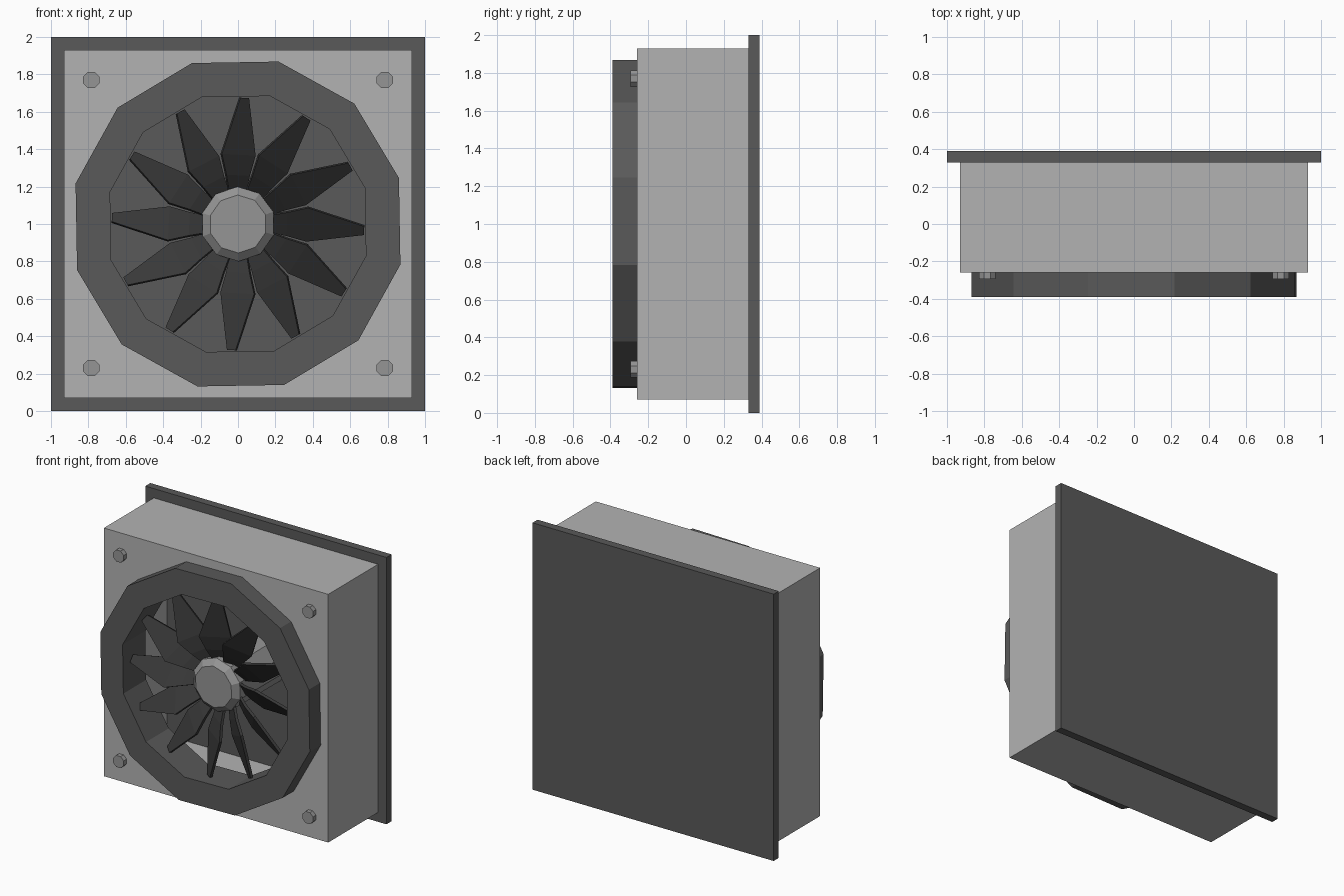
import bpy, bmesh, math
from mathutils import Vector

if "Cube" in bpy.data.objects:
    bpy.data.objects.remove(bpy.data.objects["Cube"])

CZ = 1.0  # height of the fan axis


def material(name, v):
    m = bpy.data.materials.new(name)
    m.diffuse_color = (v, v, v, 1)
    m.use_nodes = True
    m.node_tree.nodes["Principled BSDF"].inputs["Base Color"].default_value = m.diffuse_color
    return m


LIGHT = material("light_grey", 0.45)
MID = material("mid_grey", 0.30)
DARK = material("dark_grey", 0.10)
BLACK = material("blade_grey", 0.04)


def finish(bm, name, mat):
    bmesh.ops.recalc_face_normals(bm, faces=bm.faces[:])
    me = bpy.data.meshes.new(name)
    bm.to_mesh(me)
    bm.free()
    ob = bpy.data.objects.new(name, me)
    bpy.context.collection.objects.link(ob)
    me.materials.append(mat)
    return ob


def box(name, lo, hi, mat):
    bm = bmesh.new()
    bmesh.ops.create_cube(bm, size=1)
    lo, hi = Vector(lo), Vector(hi)
    for v in bm.verts:
        v.co = Vector((lo[i] + (v.co[i] + 0.5) * (hi[i] - lo[i]) for i in range(3)))
    return finish(bm, name, mat)


def lathe(name, profile, sides, phase, mat, loop=False, cx=0, cz=CZ):
    """Turn (radius, y) points around a y axis; capped ends unless loop."""
    bm = bmesh.new()
    rings = []
    for r, y in profile:
        angles = [math.radians(phase) + math.tau * k / sides for k in range(sides)]
        rings.append([bm.verts.new((cx + r * math.cos(a), y, cz + r * math.sin(a))) for a in angles])
    pairs = list(zip(rings, rings[1:]))
    if loop:
        pairs.append((rings[-1], rings[0]))
    else:
        bm.faces.new(rings[0])
        bm.faces.new(rings[-1])
    for a, b in pairs:
        for k in range(sides):
            j = (k + 1) % sides
            bm.faces.new((a[k], a[j], b[j], b[k]))
    return finish(bm, name, mat)


def cut(target, cutter):
    mod = target.modifiers.new("cut", 'BOOLEAN')
    mod.operation = 'DIFFERENCE'
    mod.solver = 'EXACT'
    mod.object = cutter
    cutter.hide_render = True
    cutter.hide_set(True)


# Wall plate and hollow housing
box("back_plate", (-1, 0.33, 0), (1, 0.39, 2), DARK)
housing = box("housing", (-0.93, -0.26, 0.07), (0.93, 0.33, 1.93), LIGHT)
cut(housing, box("cavity_cutter", (-0.82, -0.13, 0.18), (0.82, 0.5, 1.82), LIGHT))
cut(housing, lathe("opening_cutter", [(0.75, -0.6), (0.75, 0.1)], 12, 16, LIGHT))

# Twelve-sided fan shroud
lathe("shroud_ring", [(0.895, -0.39), (0.895, -0.25), (0.77, -0.25), (0.77, -0.12),
                      (0.705, -0.12), (0.705, -0.39)], 12, 16, DARK, loop=True)

# Hub and shaft back to the plate
lathe("hub", [(0.155, -0.29), (0.2, -0.25), (0.2, 0.34)], 10, 19, MID)

# Corner bolts
for sx in (-1, 1):
    for sz in (-1, 1):
        lathe("corner_bolt", [(0.047, -0.295), (0.047, -0.25)], 8, 22.5, MID,
              cx=0.785 * sx, cz=CZ + 0.77 * sz)

# Pitched blades: (radius, leading offset, trailing offset, centre y)
SECTIONS = [(0.17, 0.055, -0.035, -0.20), (0.26, 0.075, -0.05, -0.24),
            (0.37, 0.105, -0.075, -0.27), (0.675, 0.022, -0.024, -0.30)]
PITCH, THICK = 0.7, 0.02


def blade(angle):
    bm = bmesh.new()
    out = Vector((math.cos(angle), 0, math.sin(angle)))
    side = Vector((-math.sin(angle), 0, math.cos(angle)))
    loops = []
    for r, lead, trail, y in SECTIONS:
        loop = []
        for t, d in ((lead, 0), (trail, 0), (trail, THICK), (lead, THICK)):
            co = out * r + side * (t + d * 0.4) + Vector((0, y - t * PITCH + d, CZ))
            loop.append(bm.verts.new(co))
        loops.append(loop)
    bm.faces.new(loops[0])
    bm.faces.new(loops[-1])
    for a, b in zip(loops, loops[1:]):
        for k in range(4):
            j = (k + 1) % 4
            bm.faces.new((a[k], a[j], b[j], b[k]))
    return finish(bm, "fan_blade", BLACK)


for i in range(12):
    blade(math.radians(87 + 30 * i))
